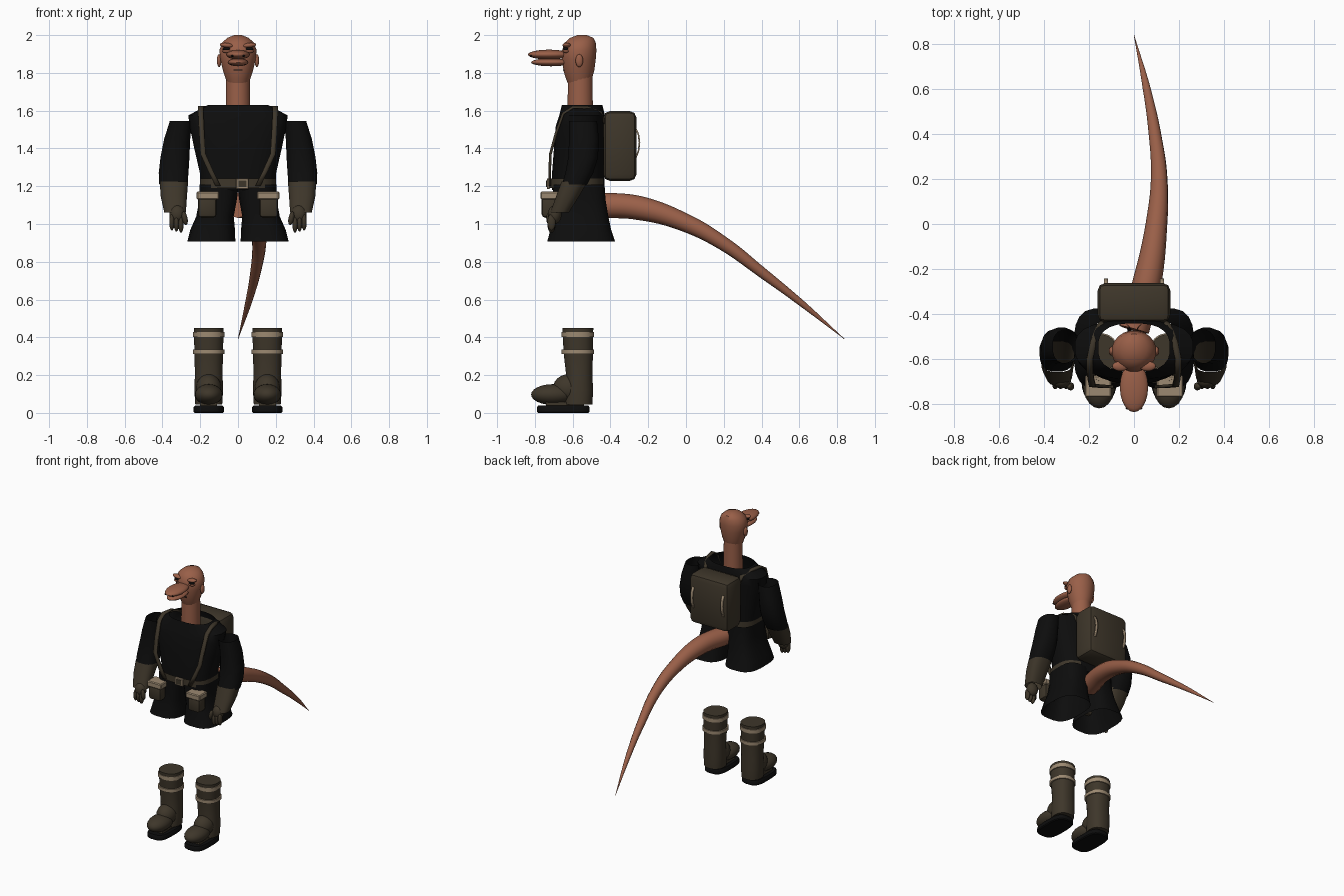
import bpy, bmesh, math
from mathutils import Matrix, Vector

cube = bpy.data.objects.get("Cube")
if cube:
    bpy.data.objects.remove(cube)


def material(name, rgb):
    m = bpy.data.materials.new(name)
    m.use_nodes = True
    m.diffuse_color = (*rgb, 1)
    m.node_tree.nodes["Principled BSDF"].inputs["Base Color"].default_value = (*rgb, 1)
    return m


SKIN = material("skin", (0.32, 0.115, 0.065))
LEATHER = material("dark_leather", (0.048, 0.037, 0.023))
TAN = material("tan_trim", (0.33, 0.25, 0.165))
BLACK = material("black_cloth", (0.004, 0.004, 0.004))


def finish(name, bm, mat, angle=40):
    bmesh.ops.recalc_face_normals(bm, faces=bm.faces)
    me = bpy.data.meshes.new(name)
    bm.to_mesh(me)
    bm.free()
    me.materials.append(mat)
    ob = bpy.data.objects.new(name, me)
    bpy.context.collection.objects.link(ob)
    smooth(ob, angle)
    return ob


def smooth(ob, angle):
    bpy.ops.object.select_all(action='DESELECT')
    ob.select_set(True)
    bpy.context.view_layer.objects.active = ob
    bpy.ops.object.shade_smooth_by_angle(angle=math.radians(angle))


def loft(name, rings, mat, side=1, n=20, power=2, cap=False):
    """Skin over level rings given as (x, y, z, x radius, y radius)."""
    bm = bmesh.new()
    loops = []
    for x, y, z, rx, ry in rings:
        loop = []
        for i in range(n):
            a = math.tau * (i + 0.5) / n
            c, s = math.cos(a), math.sin(a)
            px = math.copysign(abs(c) ** (2 / power), c)
            py = math.copysign(abs(s) ** (2 / power), s)
            loop.append(bm.verts.new((side * (x + rx * px), y + ry * py, z)))
        loops.append(loop)
    for a, b in zip(loops, loops[1:]):
        for i in range(n):
            j = (i + 1) % n
            bm.faces.new((a[i], a[j], b[j], b[i]))
    if cap:
        bm.faces.new(loops[0])
        bm.faces.new(loops[-1])
    return finish(name, bm, mat)


def ball(name, centre, radii, mat, tilt=0):
    bm = bmesh.new()
    m = Matrix.Translation(centre) @ Matrix.Rotation(tilt, 4, 'Y') @ Matrix.Diagonal((*radii, 1))
    bmesh.ops.create_uvsphere(bm, u_segments=20, v_segments=12, radius=1, matrix=m)
    return finish(name, bm, mat, 60)


def box(name, centre, size, mat, bevel=0.0, segments=1):
    bm = bmesh.new()
    bmesh.ops.create_cube(bm, size=1, matrix=Matrix.Translation(centre) @ Matrix.Diagonal((*size, 1)))
    if bevel:
        bmesh.ops.bevel(bm, geom=bm.edges[:], offset=bevel, segments=segments, affect='EDGES', profile=0.5)
    return finish(name, bm, mat, 30)


def strap(name, points, width, mat, thick=0.014):
    """Flat band through points, thickened."""
    bm = bmesh.new()
    rows = [[bm.verts.new((x + d * width / 2, y, z)) for d in (-1, 1)] for x, y, z in points]
    for a, b in zip(rows, rows[1:]):
        bm.faces.new((a[0], a[1], b[1], b[0]))
    ob = finish(name, bm, mat)
    mod = ob.modifiers.new("thickness", 'SOLIDIFY')
    mod.thickness = thick
    mod.offset = 0
    return ob


# Head and neck
loft("head", [(0, -.565, 1.72, .05, .05), (0, -.567, 1.77, .066, .07), (0, -.567, 1.81, .08, .082),
              (0, -.567, 1.87, .094, .09), (0, -.565, 1.92, .1, .092), (0, -.56, 1.96, .085, .083),
              (0, -.552, 1.985, .058, .063), (0, -.55, 2.0, .02, .025)], SKIN, cap=True)
loft("neck", [(0, -.56, 1.56, .066, .068), (0, -.56, 1.78, .064, .066)], SKIN, cap=True)

# Bill
ball("upper_bill", (0, -.725, 1.897), (.063, .112, .026), SKIN)
ball("lower_bill", (0, -.715, 1.856), (.055, .105, .021), SKIN)
box("mouth_line", (0, -.648, 1.815), (.05, .008, .006), BLACK)

# Face details on both sides
for s, label in ((1, "left"), (-1, "right")):
    ball(label + "_ear", (s * .1, -.565, 1.865), (.012, .02, .034), SKIN)
    ball(label + "_brow", (s * .06, -.632, 1.946), (.037, .022, .013), SKIN, s * -.12)
    ball(label + "_eye", (s * .06, -.637, 1.927), (.022, .014, .009), BLACK)
    ball(label + "_eyelid", (s * .058, -.634, 1.915), (.026, .018, .01), SKIN)
    ball(label + "_nostril", (s * .03, -.82, 1.89), (.007, .005, .005), BLACK)

# Jacket, open at the neck and hem
loft("jacket", [(0, -.55, 1.63, .16, .108), (0, -.55, 1.575, .265, .122), (0, -.56, 1.52, .258, .13),
                (0, -.565, 1.4, .233, .135), (0, -.57, 1.27, .203, .14), (0, -.57, 1.18, .2, .14)],
     BLACK, n=24, power=2.6)

# Belt and buckle
loft("belt", [(0, -.578, 1.19, .203, .146), (0, -.578, 1.24, .203, .146)], LEATHER, n=24, power=2.8)
box("buckle_frame", (.023, -.729, 1.213), (.066, .016, .058), TAN, .004)
box("buckle_centre", (.023, -.736, 1.213), (.042, .008, .036), LEATHER)

for s, label in ((1, "left"), (-1, "right")):
    # Shorts leg
    loft(label + "_shorts_leg", [(.1, -.568, 1.21, .104, .138), (.105, -.565, 1.13, .1, .14),
                                 (.122, -.56, 1.04, .1, .15), (.134, -.557, .97, .119, .162),
                                 (.141, -.555, .907, .128, .181)], BLACK, s, power=3)
    # Belt pouch
    box(label + "_pouch", (s * .163, -.722, 1.093), (.1, .085, .12), LEATHER, .02, 2)
    box(label + "_pouch_flap", (s * .16, -.722, 1.15), (.118, .096, .042), TAN, .006)

    # Harness strap, over the shoulder to the pack
    strap(label + "_harness", [(s * .105, -.722, 1.2), (s * .14, -.722, 1.27), (s * .185, -.718, 1.37),
                               (s * .192, -.688, 1.48), (s * .197, -.65, 1.585), (s * .197, -.6, 1.617),
                               (s * .18, -.52, 1.617), (s * .15, -.45, 1.59), (s * .13, -.43, 1.53)],
          .028, LEATHER)

    # Sleeve, glove and hand
    loft(label + "_sleeve", [(.302, -.545, 1.545, .06, .075), (.322, -.54, 1.45, .07, .08),
                             (.334, -.545, 1.35, .078, .08), (.341, -.565, 1.27, .08, .075),
                             (.342, -.59, 1.21, .076, .068)], BLACK, s, 16, 2.4)
    loft(label + "_glove_cuff", [(.339, -.59, 1.225, .076, .07), (.34, -.625, 1.15, .071, .062),
                                 (.333, -.67, 1.06, .058, .05)], LEATHER, s, 16, 2.6)
    ball(label + "_palm", (s * .322, -.695, 1.05), (.042, .036, .05), LEATHER)
    for i in range(3):
        ball(f"{label}_finger_{i + 1}", (s * (.302 + .024 * i), -.712, .998 + .006 * i), (.014, .022, .044), LEATHER)
    ball(label + "_thumb", (s * .282, -.722, 1.03), (.015, .018, .036), LEATHER, s * .2)

    # Boot
    loft(label + "_boot_shaft", [(.155, -.57, .045, .072, .075), (.155, -.567, .12, .077, .076),
                                 (.155, -.565, .2, .074, .07), (.155, -.57, .31, .076, .078),
                                 (.155, -.573, .45, .08, .083)], LEATHER, s, 20, 2.3, True)
    ball(label + "_boot_toe", (s * .155, -.705, .097), (.074, .115, .055), LEATHER)
    ball(label + "_boot_instep", (s * .155, -.62, .13), (.068, .085, .075), LEATHER)
    for part, z, h in (("upper", .415, .028), ("lower", .323, .024)):
        loft(f"{label}_boot_{part}_band", [(.155, -.572, z - h / 2, .085, .087), (.155, -.572, z + h / 2, .085, .087)],
             TAN, s, 20, 2.3, True)
    loft(label + "_sole", [(.155, -.65, .0, .074, .134), (.155, -.65, .006, .08, .14), (.155, -.65, .03, .08, .14),
                           (.155, -.65, .038, .074, .134)], BLACK, s, 24, 3.2, True)
    box(label + "_sole_core", (s * .155, -.64, .042), (.09, .2, .03), LEATHER)

    # Backpack handle
    strap(label + "_pack_handle", [(s * .125, -.266, 1.35), (s * .125, -.252, 1.385), (s * .125, -.246, 1.43),
                                   (s * .125, -.252, 1.475), (s * .125, -.266, 1.505)], .018, TAN, .008)

# Backpack
box("backpack", (0, -.35, 1.413), (.325, .176, .37), LEATHER, .036, 2)

# Tail, a tapering curved tube
path = [(0, -.47, 1.1, .068), (.06, -.25, 1.085, .064), (.1, 0, 1.005, .048), (.112, .2, .895, .037),
        (.093, .4, .745, .028), (.057, .6, .59, .018), (0, .84, .39, .001)]
curve = bpy.data.curves.new("tail", 'CURVE')
curve.dimensions = '3D'
curve.bevel_depth = 1
curve.bevel_resolution = 4
curve.use_fill_caps = True
curve.resolution_u = 8
spline = curve.splines.new('BEZIER')
spline.bezier_points.add(len(path) - 1)
for point, (x, y, z, r) in zip(spline.bezier_points, path):
    point.co = Vector((x, y, z))
    point.radius = r
    point.handle_left_type = point.handle_right_type = 'AUTO'
curve.materials.append(SKIN)
tail = bpy.data.objects.new("tail", curve)
bpy.context.collection.objects.link(tail)
bpy.ops.object.select_all(action='DESELECT')
tail.select_set(True)
bpy.context.view_layer.objects.active = tail
bpy.ops.object.convert(target='MESH')
smooth(bpy.context.view_layer.objects.active, 50)
